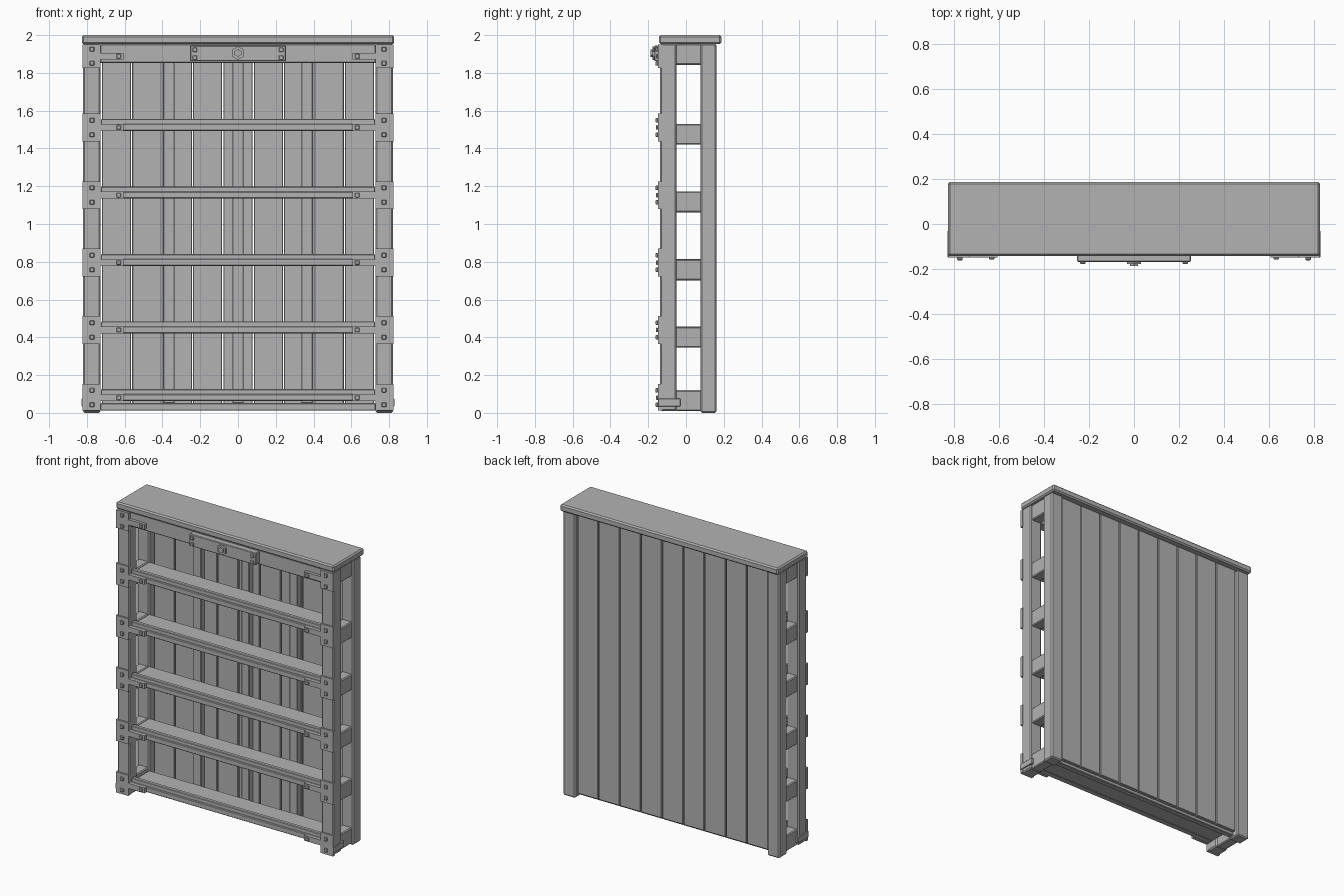
import bpy, bmesh, math

if "Cube" in bpy.data.objects:
    bpy.data.objects.remove(bpy.data.objects["Cube"])

mat = bpy.data.materials.new("plain_grey")
mat.diffuse_color = (0.45, 0.45, 0.45, 1)
mat.use_nodes = True
mat.node_tree.nodes["Principled BSDF"].inputs["Base Color"].default_value = mat.diffuse_color


def finish(name, bm, bevel=0.0):
    if bevel:
        bmesh.ops.bevel(bm, geom=bm.edges[:], offset=bevel, segments=1, affect='EDGES')
    bmesh.ops.recalc_face_normals(bm, faces=bm.faces[:])
    me = bpy.data.meshes.new(name)
    bm.to_mesh(me)
    bm.free()
    me.materials.append(mat)
    ob = bpy.data.objects.new(name, me)
    bpy.context.collection.objects.link(ob)
    return ob


def box(name, x, y, z, bevel=0.005):
    """Box from (min, max) ranges on each axis."""
    bm = bmesh.new()
    bmesh.ops.create_cube(bm, size=1)
    for v in bm.verts:
        v.co = [(r[0] + r[1]) / 2 + c * (r[1] - r[0]) for r, c in zip((x, y, z), v.co)]
    return finish(name, bm, bevel)


def prism(name, pts, y0, y1):
    """Outline in x-z extruded along y."""
    bm = bmesh.new()
    f = bm.faces.new([bm.verts.new((p[0], y0, p[1])) for p in pts])
    ext = bmesh.ops.extrude_face_region(bm, geom=[f])
    for v in ext["geom"]:
        if isinstance(v, bmesh.types.BMVert):
            v.co.y = y1
    return finish(name, bm)


def bolt(name, x, z, y0, y1, r=0.012):
    box(name, (x - r, x + r), (y1, y0), (z - r, z + r), 0.003)


def side(s, a, b):
    return tuple(sorted((s * a, s * b)))


# top board
box("top_board", (-0.827, 0.827), (-0.143, 0.187), (1.953, 2.0), 0.009)

# corner posts
for s in (-1, 1):
    box("front_post", side(s, 0.728, 0.82), (-0.137, -0.05), (0.01, 1.955), 0.008)
    box("back_post", side(s, 0.728, 0.82), (0.077, 0.162), (0.0, 1.955), 0.008)

# back planks with narrow gaps, and the battens behind the shelves
step = 1.448 / 9
for i in range(9):
    x = -0.724 + i * step
    box("back_plank", (x + 0.003, x + step - 0.003), (0.12, 0.145), (0.03, 1.953), 0.003)
for x in (-0.365, 0, 0.365):
    box("back_batten", (x - 0.03, x + 0.03), (0.078, 0.121), (0.05, 1.95), 0.004)
box("bottom_back_rail", (-0.728, 0.728), (0.08, 0.12), (0.012, 0.052), 0.004)
box("top_back_rail", (-0.728, 0.728), (0.08, 0.12), (1.86, 1.953), 0.004)
box("top_front_rail", (-0.73, 0.73), (-0.128, -0.06), (1.852, 1.953))

# shelves with front rail, lip and side rails
shelf_tops = (1.53, 1.172, 0.815, 0.458, 0.1)
for t in shelf_tops:
    box("shelf", (-0.73, 0.73), (-0.09, 0.08), (t - 0.035, t), 0.004)
    box("shelf_front_rail", (-0.73, 0.73), (-0.128, -0.085), (t - 0.037, t), 0.004)
    box("shelf_lip", (-0.726, 0.726), (-0.118, -0.09), (t - 0.005, t + 0.026), 0.004)
for z1 in (1.953, 1.53, 1.172, 0.812, 0.456, 0.12):
    for s in (-1, 1):
        box("side_rail", side(s, 0.735, 0.808), (-0.055, 0.082), (z1 - 0.11, z1), 0.006)

# T-shaped corner brackets with square bolts
for i, c in enumerate((1.888,) + tuple(t - 0.019 for t in shelf_tops)):
    h = 0.062 if i in (0, ) else 0.073
    lo = max(c - h, 0.012)
    for s in (-1, 1):
        pts = [(0.823, lo), (0.823, c + h), (0.728, c + h), (0.728, c + 0.018),
               (0.605, c + 0.018), (0.605, c - 0.018), (0.728, c - 0.018), (0.728, lo)]
        prism("bracket", [(s * x, z) for x, z in pts], -0.125, -0.148)
        bolt("bracket_bolt", s * 0.773, c + 0.038, -0.147, -0.161)
        bolt("bracket_bolt", s * 0.773, c - 0.038, -0.147, -0.161)
        bolt("bracket_bolt", s * 0.632, c, -0.147, -0.158)

# straps wrapping round the front feet
for s in (-1, 1):
    box("foot_strap", side(s, 0.81, 0.828), (-0.148, -0.03), (0.035, 0.075), 0.002)

# centre plate with corner bolts and a hexagonal nut
box("centre_plate", (-0.253, 0.253), (-0.168, -0.125), (1.862, 1.945), 0.004)
for s in (-1, 1):
    bolt("plate_bolt", s * 0.228, 1.922, -0.167, -0.178)
    bolt("plate_bolt", s * 0.228, 1.88, -0.167, -0.178)
for name, r, y0, y1 in (("centre_nut", 0.036, -0.165, -0.178), ("centre_stud", 0.02, -0.177, -0.187)):
    prism(name, [(r * math.sin(k * math.pi / 3), 1.905 + r * math.cos(k * math.pi / 3))
                 for k in range(6)], y0, y1)
